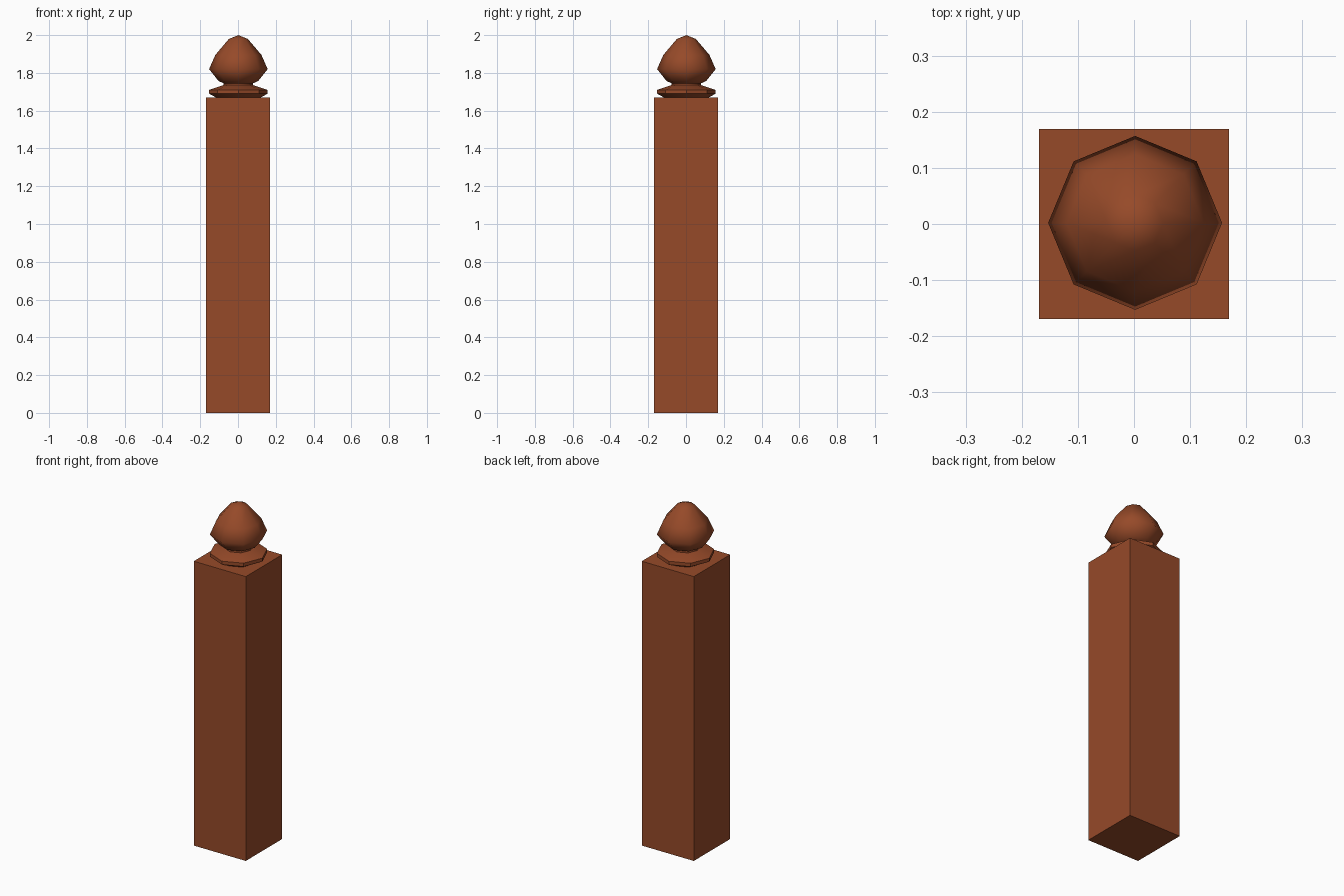
import bpy, bmesh, math

cube = bpy.data.objects.get("Cube")
if cube:
    bpy.data.objects.remove(cube, do_unlink=True)

SIDES = 8

wood = bpy.data.materials.new("reddish brown wood")
colour = (0.305, 0.068, 0.022, 1)
wood.diffuse_color = colour
wood.use_nodes = True
wood.node_tree.nodes["Principled BSDF"].inputs["Base Color"].default_value = colour


def finish(name, bm, smooth_angle=None):
    bmesh.ops.recalc_face_normals(bm, faces=bm.faces)
    mesh = bpy.data.meshes.new(name)
    bm.to_mesh(mesh)
    bm.free()
    mesh.materials.append(wood)
    obj = bpy.data.objects.new(name, mesh)
    bpy.context.collection.objects.link(obj)
    if smooth_angle:
        bpy.ops.object.select_all(action="DESELECT")
        obj.select_set(True)
        bpy.context.view_layer.objects.active = obj
        bpy.ops.object.shade_smooth_by_angle(angle=math.radians(smooth_angle))
    return obj


def turned(name, profile, smooth_angle):
    """Turn a (radius, height) profile into an eight-sided closed solid."""
    bm = bmesh.new()
    rings = []
    for r, z in profile:
        count = SIDES if r > 0 else 1
        rings.append([bm.verts.new((r * math.cos(math.tau * i / SIDES),
                                    r * math.sin(math.tau * i / SIDES), z))
                      for i in range(count)])
    for low, high in zip(rings, rings[1:]):
        for i in range(SIDES):
            j = (i + 1) % SIDES
            if len(high) == 1:
                bm.faces.new((low[i], low[j], high[0]))
            else:
                bm.faces.new((low[i], low[j], high[j], high[i]))
    bm.faces.new(rings[0])
    if len(rings[-1]) > 1:
        bm.faces.new(rings[-1])
    obj = finish(name, bm, smooth_angle)
    obj.location = (0.002, 0.002, 0)
    return obj


# Square post
bm = bmesh.new()
bmesh.ops.create_cube(bm, size=1)
bmesh.ops.scale(bm, vec=(0.338, 0.338, 1.67), verts=bm.verts)
bmesh.ops.translate(bm, vec=(0, 0, 0.835), verts=bm.verts)
finish("post", bm)

# Collar with a bevelled underside and sloping top
turned("collar", [(0.115, 1.668), (0.155, 1.69), (0.155, 1.71), (0.08, 1.735)], 30)

# Acorn-shaped finial on a short neck
turned("finial", [(0.078, 1.73), (0.078, 1.745), (0.105, 1.757), (0.155, 1.82),
                  (0.122, 1.895), (0.05, 1.98), (0, 2.0)], 60)
